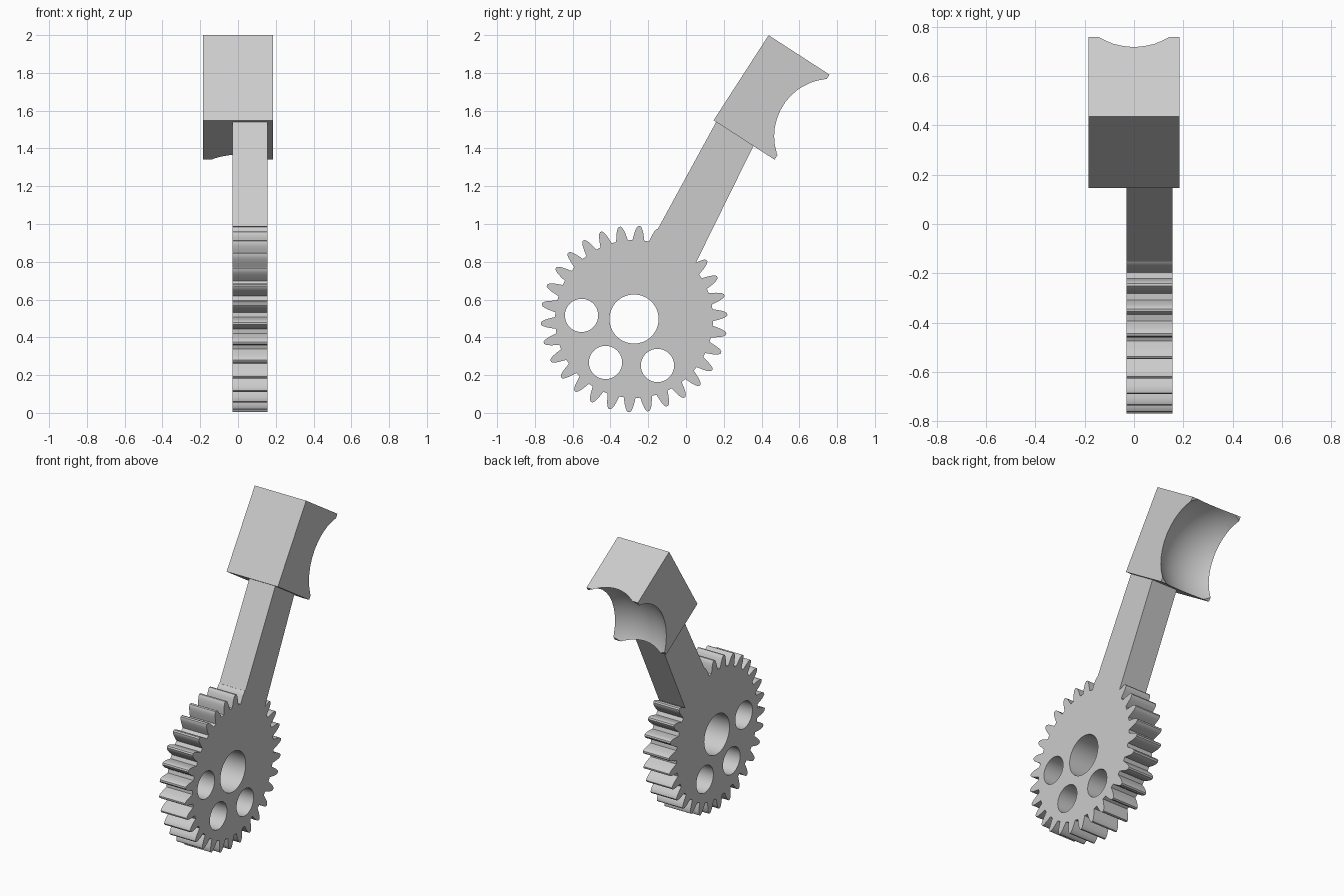
import bpy, bmesh, math
from mathutils import Vector, Matrix

cube = bpy.data.objects.get("Cube")
if cube:
    bpy.data.objects.remove(cube, do_unlink=True)

grey = bpy.data.materials.new("light_grey")
grey.use_nodes = True
grey.diffuse_color = (0.6, 0.6, 0.6, 1)
grey.node_tree.nodes["Principled BSDF"].inputs["Base Color"].default_value = (0.6, 0.6, 0.6, 1)


def finish(name, bm):
    bmesh.ops.recalc_face_normals(bm, faces=bm.faces)
    mesh = bpy.data.meshes.new(name)
    bm.to_mesh(mesh)
    bm.free()
    mesh.materials.append(grey)
    obj = bpy.data.objects.new(name, mesh)
    bpy.context.collection.objects.link(obj)
    return obj


def prism(name, outline, x0, x1):
    """Extrude a (y, z) outline along x."""
    bm = bmesh.new()
    face = bm.faces.new([bm.verts.new((x0, y, z)) for y, z in outline])
    new = bmesh.ops.extrude_face_region(bm, geom=[face])["geom"]
    bmesh.ops.translate(bm, vec=(x1 - x0, 0, 0),
                        verts=[v for v in new if isinstance(v, bmesh.types.BMVert)])
    return finish(name, bm)


def polar(cy, cz, r, angle):
    return cy + r * math.cos(angle), cz + r * math.sin(angle)


def circle(cy, cz, r, n=64):
    return [polar(cy, cz, r, math.tau * i / n) for i in range(n)]


def combine(target, tool, operation):
    mod = target.modifiers.new(operation.lower(), "BOOLEAN")
    mod.operation, mod.object, mod.solver = operation, tool, "EXACT"
    bpy.context.view_layer.objects.active = target
    bpy.ops.object.modifier_apply(modifier=mod.name)
    bpy.data.objects.remove(tool, do_unlink=True)


def smooth(obj):
    bpy.ops.object.select_all(action="DESELECT")
    obj.select_set(True)
    bpy.context.view_layer.objects.active = obj
    bpy.ops.object.shade_smooth_by_angle(angle=math.radians(30))


X0, X1 = -0.03, 0.157
GY, GZ = -0.275, 0.497
TEETH = 30

# Toothed wheel: half of one tooth as (radius, half angle), mirrored and repeated
flank = [(0.418, 4.3), (0.435, 3.7), (0.455, 3.0), (0.472, 2.3), (0.486, 1.5), (0.494, 0.6)]
tooth = [(r, -a) for r, a in flank] + [(r, a) for r, a in reversed(flank)]
outline = [polar(GY, GZ, r, math.radians(2.8 + a + i * 360 / TEETH))
           for i in range(TEETH) for r, a in tooth]
gear = prism("gear_with_arm", outline, X0, X1)

# Tapered arm, running from inside the wheel into the head
arm = prism("arm", [(-0.255, 0.78), (0.176, 1.57), (0.375, 1.45), (-0.045, 0.597)], X0, X1)
combine(gear, arm, "UNION")

# Shaft bore and three lightening holes
for y, z, r in [(GY, GZ, 0.13), (-0.553, 0.516, 0.088),
                (-0.426, 0.267, 0.088), (-0.151, 0.251, 0.088)]:
    combine(gear, prism("hole", circle(y, z, r), -0.3, 0.3), "DIFFERENCE")
smooth(gear)

# Tilted block head with a spherical hollow in its back
along = Vector((0, 0.543, 0.84)).normalized()
back = Vector((0, along.z, -along.y))
middle = Vector((0, 0.453, 1.67))
LENGTH, DEPTH, WIDTH = 0.536, 0.384, 0.37
corners = [middle + along * (s * LENGTH / 2) + back * (t * DEPTH / 2)
           for s, t in [(-1, -1), (1, -1), (1, 1), (-1, 1)]]
head = prism("head_block", [(c.y, c.z) for c in corners], -WIDTH / 2, WIDTH / 2)
bm = bmesh.new()
bmesh.ops.create_uvsphere(bm, u_segments=48, v_segments=24, radius=0.357,
                          matrix=Matrix.Translation(middle + back * (DEPTH / 2 + 0.187)))
combine(head, finish("hollow", bm), "DIFFERENCE")
smooth(head)
